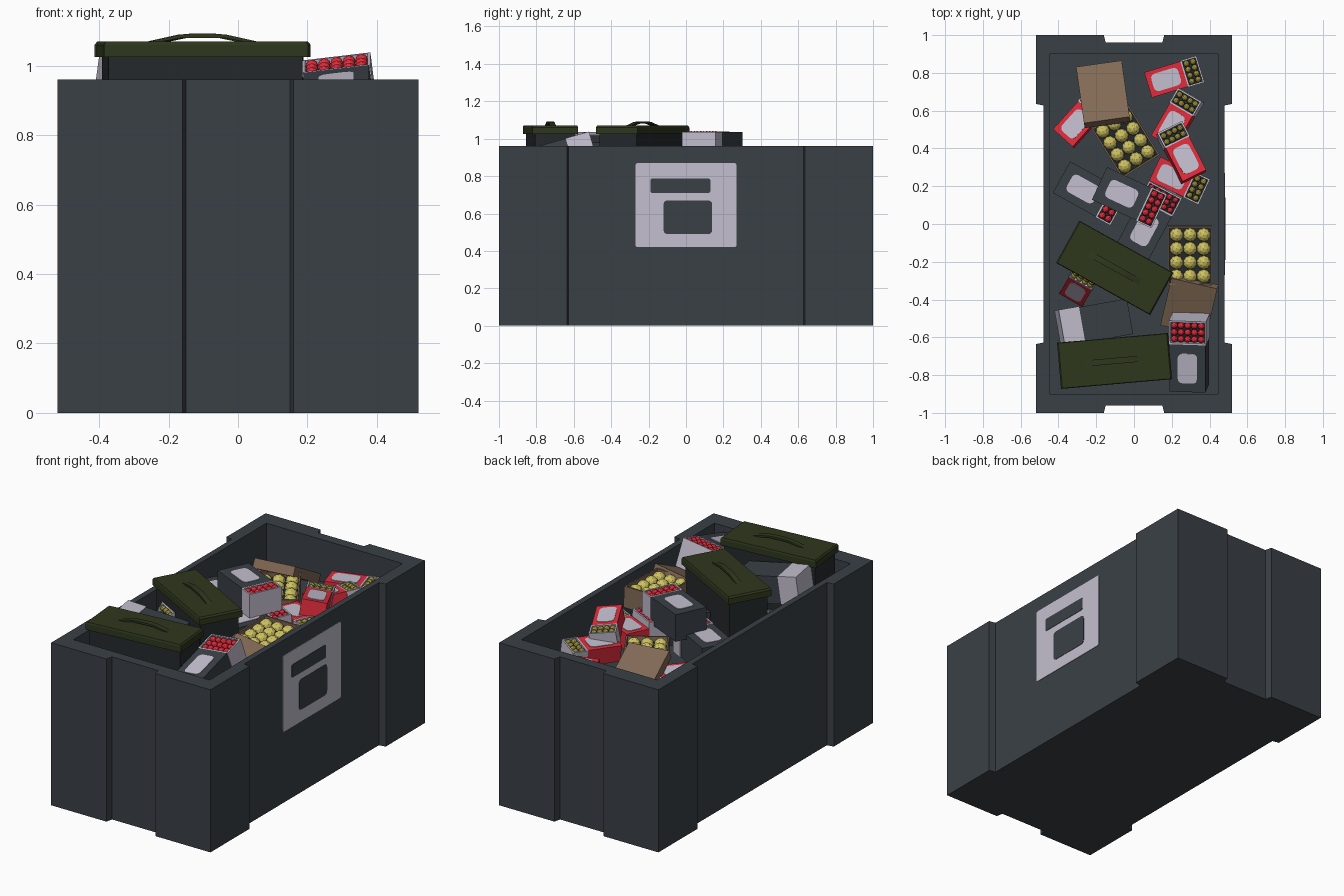
import bpy, bmesh, math
from mathutils import Matrix, Vector

if "Cube" in bpy.data.objects:
    bpy.data.objects.remove(bpy.data.objects["Cube"])


def mat(name, r, g, b):
    m = bpy.data.materials.new(name)
    m.diffuse_color = (r, g, b, 1)
    m.use_nodes = True
    m.node_tree.nodes["Principled BSDF"].inputs["Base Color"].default_value = m.diffuse_color
    return m


SLATE = mat("slate", 0.042, 0.051, 0.062)
WHITE = mat("pale_grey", 0.55, 0.52, 0.62)
RED = mat("red", 0.75, 0.025, 0.045)
YELLOW = mat("yellow", 0.62, 0.54, 0.12)
OLIVE = mat("olive", 0.33, 0.28, 0.05)
GREEN = mat("dark_green", 0.028, 0.038, 0.012)
BROWN = mat("cardboard", 0.22, 0.14, 0.09)
DARK = mat("dark", 0.018, 0.022, 0.025)


def finish(bm, name, material, m=Matrix()):
    bmesh.ops.recalc_face_normals(bm, faces=bm.faces)
    me = bpy.data.meshes.new(name)
    bm.to_mesh(me)
    bm.free()
    me.materials.append(material)
    ob = bpy.data.objects.new(name, me)
    ob.matrix_world = m
    bpy.context.collection.objects.link(ob)
    return ob


def add_prism(bm, pts, z0, z1, taper=1.0):
    """Extrude a flat outline from z0 to z1."""
    lo = [bm.verts.new((x, y, z0)) for x, y in pts]
    hi = [bm.verts.new((x * taper, y * taper, z1)) for x, y in pts]
    n = len(pts)
    bm.faces.new(lo[::-1])
    bm.faces.new(hi)
    for i in range(n):
        bm.faces.new((lo[i], lo[(i + 1) % n], hi[(i + 1) % n], hi[i]))


def rect(x0, x1, y0, y1):
    return [(x0, y0), (x1, y0), (x1, y1), (x0, y1)]


def rounded(x0, x1, y0, y1, r):
    pts = []
    for k, (cx, cy) in enumerate(rect(x0 + r, x1 - r, y0 + r, y1 - r)):
        for j in range(4):
            a = math.radians(180 + 90 * k + 30 * j)
            pts.append((cx + r * math.cos(a), cy + r * math.sin(a)))
    return pts


def prism(name, material, pts, z0, z1, m=Matrix(), taper=1.0):
    bm = bmesh.new()
    add_prism(bm, pts, z0, z1, taper)
    return finish(bm, name, material, m)


def place(x, y, z, rot=0, pitch=0, roll=0):
    """Heading, then lift of the +x end, then roll about x (degrees)."""
    r = math.radians
    return (Matrix.Translation((x, y, z)) @ Matrix.Rotation(r(rot), 4, 'Z')
            @ Matrix.Rotation(r(-pitch), 4, 'Y') @ Matrix.Rotation(r(roll), 4, 'X'))


def filled_tray(name, m, x0, x1, y0, y1, h, wall, ball, nx, ny):
    """Open tray with its rim at z = 0, filled with round fruit."""
    t = 0.009
    bm = bmesh.new()
    for r in (rect(x0, x1, y0, y0 + t), rect(x0, x1, y1 - t, y1),
              rect(x0, x0 + t, y0 + t, y1 - t), rect(x1 - t, x1, y0 + t, y1 - t)):
        add_prism(bm, r, -h, 0)
    add_prism(bm, rect(x0, x1, y0, y1), -h - 0.004, -h)
    finish(bm, name + "_walls", wall, m)
    prism(name + "_bed", DARK, rect(x0 + t, x1 - t, y0 + t, y1 - t), -h, -0.03, m)
    dx, dy = (x1 - x0 - 2 * t) / nx, (y1 - y0 - 2 * t) / ny
    rad = 0.51 * min(dx, dy)
    bm = bmesh.new()
    for i in range(nx):
        for j in range(ny):
            p = Vector((x0 + t + dx * (i + .5), y0 + t + dy * (j + .5), -rad + 0.006))
            bmesh.ops.create_icosphere(bm, subdivisions=2, radius=rad,
                                       matrix=Matrix.Translation(p))
    finish(bm, name + "_fruit", ball, m)


def fruit_box(name, m, body, ball, L, W, H, tl=0.09):
    """Closed carton with a label on top and an open fruit tray at its +x end."""
    w = W / 2
    prism(name + "_body", body, rect(-L / 2, L / 2, -w, w), -H, 0, m)
    lx, ly = (0.075, 0.048) if body is RED else (0.082, 0.052)
    prism(name + "_label", WHITE, rounded(-lx, lx, -ly, ly, 0.025), 0, 0.003, m)
    filled_tray(name + "_tray", m, L / 2, L / 2 + tl, -w - .004, w + .004, H,
                WHITE, ball, max(2, round(tl / .04)), round(W / .04))


# Crate shell: corner posts with recessed middles, hollowed from above
quarter = [(0.48, 0), (0.48, 0.628), (0.52, 0.636), (0.52, 1.0), (0.16, 1.0), (0.15, 0.96)]
right = [(x, -y) for x, y in quarter[:0:-1]] + quarter[1:]
outline = right + [(-x, -y) for x, y in right]
crate = prism("crate", SLATE, outline, 0, 0.96)
cutter = prism("crate_cutter", SLATE, rect(-0.445, 0.445, -0.9, 0.9), 0.71, 1.2)
cutter.hide_render = True
mod = crate.modifiers.new("hollow", 'BOOLEAN')
mod.operation, mod.solver, mod.object = 'DIFFERENCE', 'EXACT', cutter
bpy.context.view_layer.objects.active = crate
bpy.ops.object.modifier_apply(modifier="hollow")
bpy.data.objects.remove(cutter)

# Side panel with two dark windows on the right face
side = Matrix(((0, 0, 1, 0.48), (1, 0, 0, 0), (0, 1, 0, 0), (0, 0, 0, 1)))
prism("side_panel", WHITE, rounded(-0.27, 0.27, 0.42, 0.87, 0.012), -0.002, 0.003, side)
prism("upper_window", SLATE, rounded(-0.19, 0.13, 0.71, 0.787, 0.01), 0, 0.005, side)
prism("lower_window", SLATE, rounded(-0.12, 0.14, 0.49, 0.67, 0.02), 0, 0.005, side)

# Lidded containers with arched handles
arch = [(-.16, 0), (-.07, .02), (-.035, .023), (.035, .023), (.07, .02), (.16, 0),
        (.12, 0), (.06, .011), (-.06, .011), (-.12, 0)]
for name, x, y, rot, L, W in (("front_container", -0.103, -0.725, 5, 0.59, 0.245),
                              ("middle_container", -0.102, -0.232, -29, 0.57, 0.255)):
    m = place(x, y, 0, rot)
    a, b = L / 2, W / 2
    prism(name, DARK, rect(-a + .015, a - .015, -b + .015, b - .015), 0.71, 1.025, m)
    prism(name + "_lid_rim", GREEN, rect(-a, a, -b, b), 1.025, 1.06, m)
    prism(name + "_lid_top", GREEN, rect(-a, a, -b, b), 1.06, 1.07, m, 0.975)
    hm = m @ Matrix.Translation((0, 0, 1.069)) @ Matrix.Rotation(math.pi / 2, 4, 'X')
    prism(name + "_handle", GREEN, arch, -0.016, 0.016, hm)

# Red cartons of small olive fruit
for i, p in enumerate(((0.17, 0.765, 0.85, 17, 0, 0), (0.20, 0.52, 0.87, 60, 3, -8),
                       (0.275, 0.345, 0.94, 117, -6, 8), (0.20, 0.25, 0.865, -25, 0, 0),
                       (-0.31, 0.53, 0.84, 48, 0, -6), (-0.31, -0.36, 0.80, 60, 60, 0))):
    fruit_box(f"red_carton_{i + 1}", place(*p), RED, OLIVE, 0.20, 0.14, 0.10)

# Slate cartons of red fruit
for i, (p, tl) in enumerate((((-0.065, 0.16, 1.035, -25, 0, 0), 0.09),
                             ((-0.27, 0.185, 0.90, -29, 0, 0), 0.09),
                             ((0.055, -0.03, 0.89, 62, 3, 0), 0.11),
                             ((0.283, -0.765, 0.955, 90, 16, -7), 0.13),
                             ((-0.17, -0.515, 0.84, 190, 8, 180), 0.11))):
    fruit_box(f"slate_carton_{i + 1}", place(*p), SLATE, RED, 0.26, 0.19, 0.16, tl)

# Cardboard trays of yellow fruit
for name, p in (("back_tray", (-0.045, 0.435, 0.875, 32, 0, 4)),
                ("side_tray", (0.297, -0.168, 0.93, 0, 0, 2))):
    filled_tray(name, place(*p), -0.117, 0.117, -0.155, 0.155, 0.12, BROWN, YELLOW, 3, 4)

# Loose cardboard tray lids leaning down to the floor
prism("back_tray_lid", BROWN, rect(-0.122, 0.122, -0.172, 0.172), -0.055, 0,
      place(-0.165, 0.70, 0.86, 8, 0, -29))
prism("side_tray_lid", BROWN, rect(-0.125, 0.125, -0.14, 0.14), -0.055, 0,
      place(0.29, -0.44, 0.88, -13, 0, 24))
